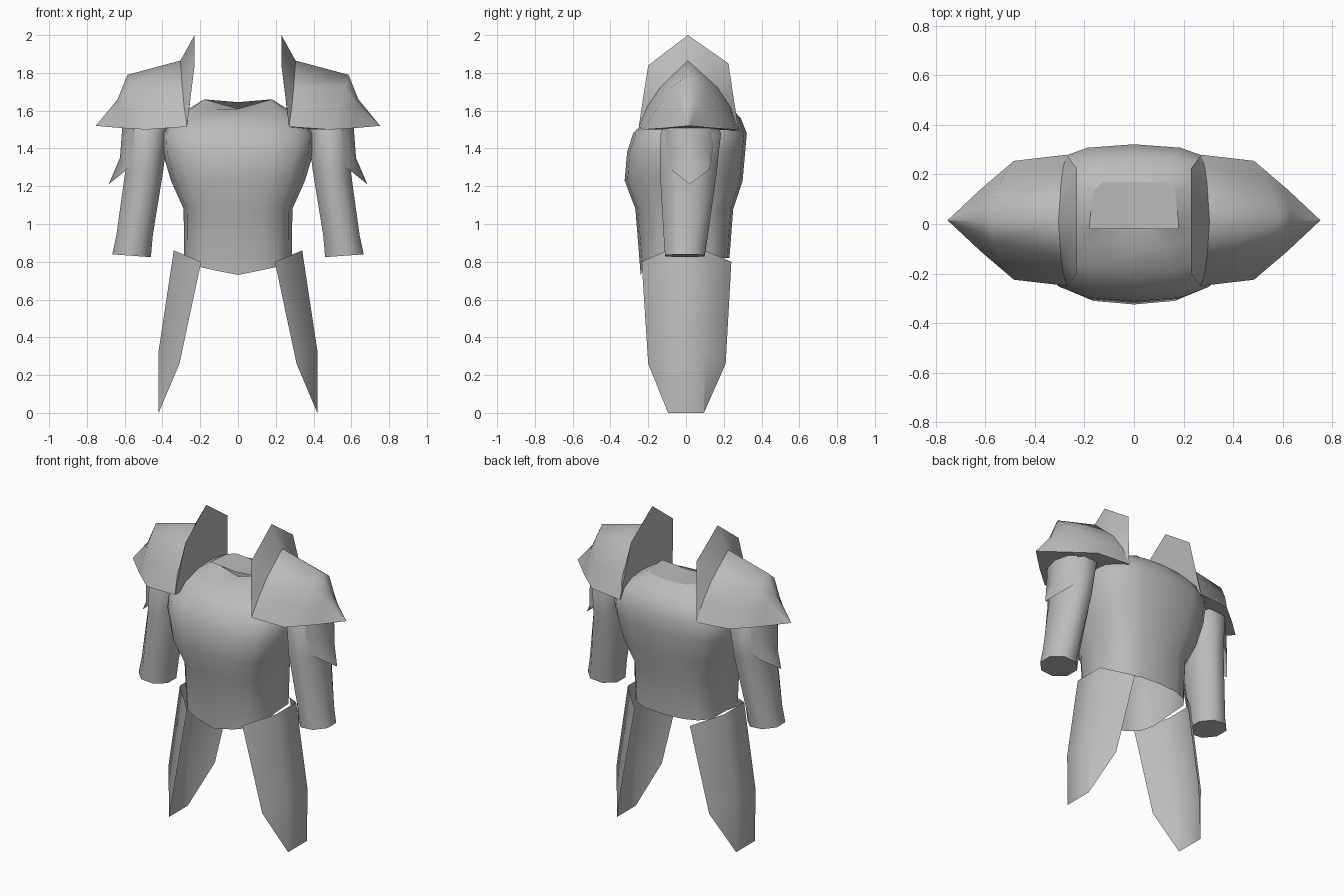
import bpy, math

if "Cube" in bpy.data.objects:
    bpy.data.objects.remove(bpy.data.objects["Cube"])

steel = bpy.data.materials.new("grey_steel")
steel.diffuse_color = (0.5, 0.5, 0.5, 1)
steel.use_nodes = True
steel.node_tree.nodes["Principled BSDF"].inputs["Base Color"].default_value = steel.diffuse_color


def build(name, verts, faces, angle=40):
    me = bpy.data.meshes.new(name)
    me.from_pydata(verts, [], faces)
    me.validate()
    me.materials.append(steel)
    ob = bpy.data.objects.new(name, me)
    bpy.context.collection.objects.link(ob)
    bpy.ops.object.select_all(action='DESELECT')
    bpy.context.view_layer.objects.active = ob
    ob.select_set(True)
    bpy.ops.object.shade_smooth_by_angle(angle=math.radians(angle))
    return ob


def loft(name, rows, closed=False, cap=False, angle=40):
    """Skin equal-length rows of points with quads."""
    n = len(rows[0])
    verts = [p for r in rows for p in r]
    faces = []
    for i in range(len(rows) - 1):
        for j in range(n if closed else n - 1):
            k = (j + 1) % n
            faces.append((i * n + j, i * n + k, (i + 1) * n + k, (i + 1) * n + j))
    if cap:
        faces.append(tuple(reversed(range(n))))
    return build(name, verts, faces, angle)


def plate(name, rows, angle=30):
    """One flat face from a single outline."""
    return build(name, rows[0], [tuple(range(len(rows[0])))], angle)


def both(fn, name, rows, **kw):
    """Make the right part and its mirrored left twin."""
    fn("right_" + name, rows, **kw)
    fn("left_" + name, [[(-x, y, z) for x, y, z in reversed(r)] for r in rows], **kw)


# Breastplate: rings of height, half width, front depth, back depth
N = 16
levels = [(0.82, .285, -.24, .23), (1.08, .288, -.268, .25), (1.23, .355, -.325, .30),
          (1.38, .40, -.312, .313), (1.48, .405, -.28, .322), (1.56, .35, -.20, .29),
          (1.61, .26, -.10, .245)]
waist_front = (.73, .757, .775, .80, .83)        # waist edge from front centre to side
rings = []
for i, (z, w, f, b) in enumerate(levels):
    ring = []
    for k in range(N):
        a = 2 * math.pi * k / N                  # k = 0 is the front centre
        s, c = math.sin(a), math.cos(a)
        x = w * math.copysign(abs(s) ** 0.8, s)
        y = (f + b) / 2 - (b - f) / 2 * math.copysign(abs(c) ** 0.6, c)
        m = min(k, N - k)
        if i == 0:
            z = waist_front[m] if m < 5 else .82
        ring.append((x, y, z))
    rings.append(ring)
# Neck edge: front lip sags, back edge stands behind it
neck = []
for k in range(N):
    a = 2 * math.pi * k / N
    s, c = math.sin(a), math.cos(a)
    y = 0 if c > -.01 else .17 * min(1, -2 * c)
    neck.append((.18 * s, y, 1.66 - (.05 if c > 0 else .015) * (1 - abs(s))))
rings.append(neck)
loft("breastplate", rings, closed=True, angle=80)

# Collar: the back edge reaches forward over the front lip
back_edge = neck[N // 4:3 * N // 4 + 1]
loft("back_collar", [back_edge, [(x, -.02, z) for x, y, z in back_edge]], angle=60)

# Sleeves: rings of height, inner x, outer x, front y, back y
sleeve = []
for z, xi, xo, f, b in [(.832, .46, .667, -.112, .10), (.94, .45, .645, -.12, .118),
                        (1.28, .395, .598, -.14, .165), (1.48, .37, .60, -.137, .187),
                        (1.57, .33, .56, -.09, .14)]:
    sleeve.append([((xi + xo) / 2 + (xo - xi) / 2 * 1.07 * math.cos(a),
                    (f + b) / 2 + (b - f) / 2 * 1.07 * math.sin(a),
                    z + (.008 * math.cos(a) if z < .9 else 0))
                   for a in (math.pi * (2 * k + 1) / 8 for k in range(8))])
both(loft, "sleeve", sleeve, closed=True, cap=True, angle=70)

# Pointed arm guards flaring out of the sleeves
guard = [[(.55, -.11, 1.52), (.59, -.075, 1.52), (.612, .02, 1.52), (.59, .115, 1.52), (.55, .15, 1.52)],
         [(.55, -.11, 1.42), (.598, -.075, 1.38), (.625, .02, 1.35), (.598, .12, 1.38), (.55, .15, 1.42)],
         [(.55, -.10, 1.32), (.598, -.07, 1.28), (.685, .02, 1.21), (.598, .12, 1.285), (.55, .14, 1.33)]]
both(loft, "arm_guard", guard, angle=70)


# Shoulder plates: arched sections shrinking to an outer tip
def arch(half, ridge):
    """Front half of a section plus its reflection behind the ridge, slightly deeper."""
    return half + [ridge] + [(x, .03 - y, z) for x, y, z in reversed(half)]


inner = arch([(.27, -.25, 1.515), (.285, -.205, 1.62), (.295, -.135, 1.725)], (.305, .01, 1.865))
inner[6] = (.27, .28, 1.495)
tip = (.753, .015, 1.52)
pauldron = [inner,
            arch([(.485, -.225, 1.5), (.535, -.15, 1.62), (.57, -.075, 1.725)], (.585, .01, 1.79)),
            arch([(.62, -.11, 1.508), (.625, -.07, 1.575), (.632, -.03, 1.635)], (.637, .01, 1.66)),
            [tip] * 7]
both(loft, "shoulder_plate", pauldron, angle=85)

# Underside closing each shoulder plate
under = [r[0] for r in pauldron] + [r[-1] for r in reversed(pauldron[:-1])]
both(plate, "shoulder_underside", [under])

# Upright neck guards rising from the inner edge of each shoulder plate
top = [inner[0], (.25, -.225, 1.68), (.23, -.2, 1.84), (.23, .01, 2.0),
       (.23, .225, 1.85), (.25, .25, 1.68), inner[6]]
both(loft, "neck_guard", [top, inner], angle=85)

# Inner wall running from the neck guard down to the underside
both(loft, "shoulder_inner_wall", [top[2:5], [top[1], (.25, .01, 1.68), top[5]],
                                   [top[0], (.27, .01, 1.505), top[6]]], angle=60)

# Thigh plates: curved round the hip, tapering to a blunt point
thigh = [[(.195, -.235, .80), (.34, -.1, .86), (.34, .1, .86), (.195, .24, .80)],
         [(.31, -.20, .26), (.42, -.1, .33), (.42, .1, .33), (.31, .21, .26)],
         [(.42, -.095, 0), (.42, -.095, 0), (.42, .095, 0), (.42, .095, 0)]]
both(loft, "thigh_plate", thigh, angle=60)
